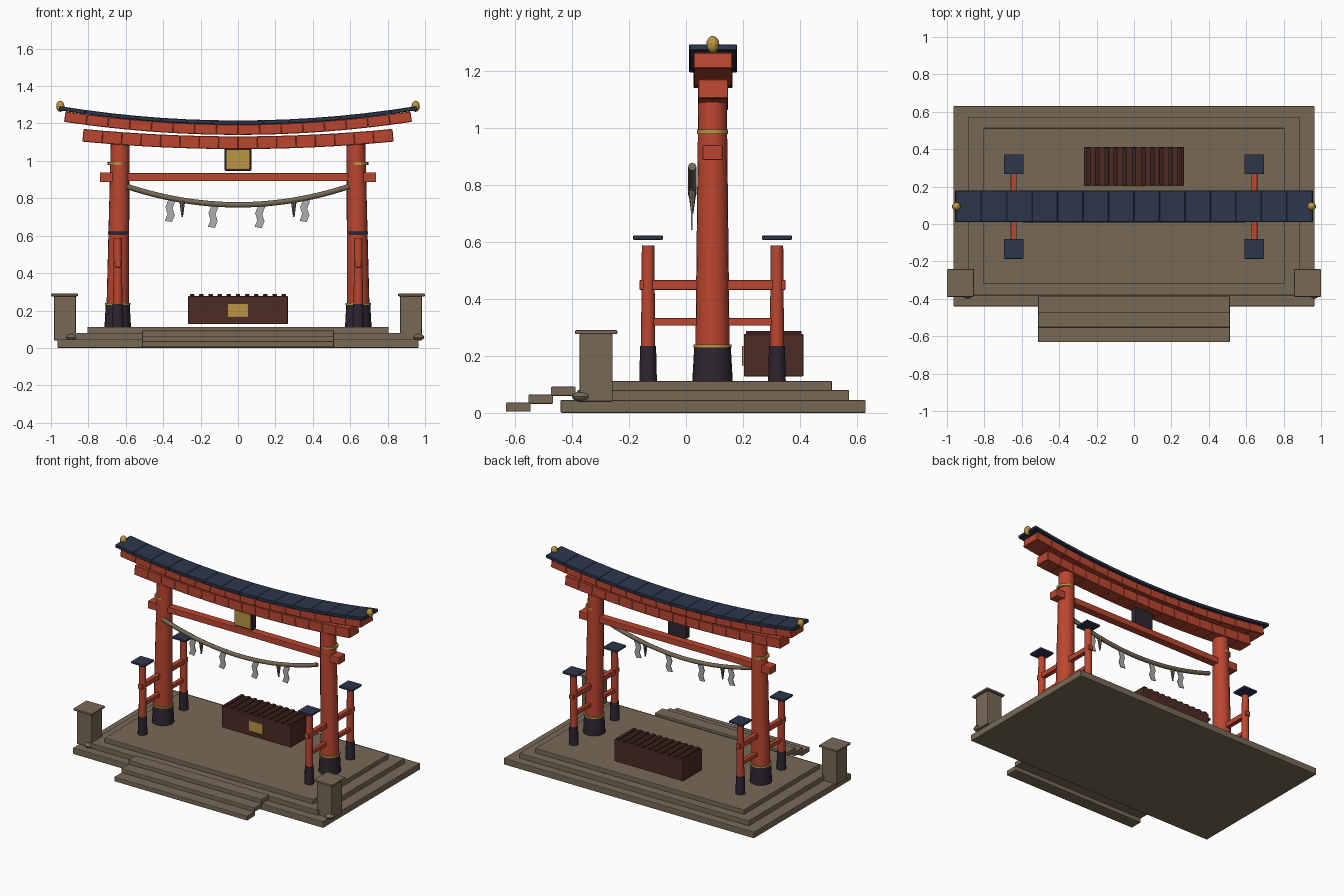
import bpy, bmesh, math
from mathutils import Matrix, Vector

if "Cube" in bpy.data.objects:
    bpy.data.objects.remove(bpy.data.objects["Cube"])


def mat(name, r, g, b):
    m = bpy.data.materials.new(name)
    m.diffuse_color = (r, g, b, 1)
    m.use_nodes = True
    m.node_tree.nodes["Principled BSDF"].inputs["Base Color"].default_value = m.diffuse_color
    return m


STONE = mat("stone", .185, .143, .094)
RED = mat("vermilion", .50, .062, .030)
NAVY = mat("roof_navy", .026, .037, .072)
DARK = mat("dark_base", .028, .019, .030)
GOLD = mat("gold", .50, .30, .055)
BROWN = mat("box_brown", .075, .024, .018)
SLAT = mat("slat_brown", .045, .017, .012)
ROPE = mat("rope", .18, .14, .088)
PAPER = mat("paper", .42, .42, .41)
CY = 0.095  # y of the gate plane


def finish(name, bm, m, smooth=False):
    bmesh.ops.recalc_face_normals(bm, faces=bm.faces)
    me = bpy.data.meshes.new(name)
    bm.to_mesh(me)
    bm.free()
    me.materials.append(m)
    ob = bpy.data.objects.new(name, me)
    bpy.context.collection.objects.link(ob)
    if smooth:
        bpy.context.view_layer.objects.active = ob
        ob.select_set(True)
        bpy.ops.object.shade_smooth_by_angle(angle=math.radians(35))
        ob.select_set(False)
    return ob


def add_box(bm, c, s, rot=0.0):
    M = Matrix.Translation(c) @ Matrix.Rotation(rot, 4, 'Y') @ Matrix.Diagonal((*s, 1))
    bmesh.ops.create_cube(bm, size=1, matrix=M)


def box(name, x, y, z, m, bevel=.004):
    """Bevelled box from (min, max) ranges."""
    bm = bmesh.new()
    r = (x, y, z)
    add_box(bm, [(a + b) / 2 for a, b in r], [b - a for a, b in r])
    if bevel:
        bmesh.ops.bevel(bm, geom=bm.edges[:], offset=bevel, segments=2, profile=.5, affect='EDGES')
    return finish(name, bm, m)


def post(name, x, y, z0, z1, r0, r1, m, n=20, top_x=None):
    """Tapered round post, optionally leaning to top_x."""
    bm = bmesh.new()
    bmesh.ops.create_cone(bm, cap_ends=True, segments=n, radius1=r0, radius2=r1, depth=z1 - z0,
                          matrix=Matrix.Translation((x, y, (z0 + z1) / 2)))
    if top_x is not None:
        for v in bm.verts:
            if v.co.z > (z0 + z1) / 2:
                v.co.x += top_x - x
    return finish(name, bm, m, True)


def curved_blocks(name, half, n, zc, k, hy, th, m):
    """Row of blocks following an upswept parabola."""
    bm = bmesh.new()
    w = 2 * half / n
    for i in range(n):
        xa = -half + i * w
        xb = xa + w
        za, zb = zc + k * xa * xa, zc + k * xb * xb
        add_box(bm, ((xa + xb) / 2, CY, (za + zb) / 2),
                (math.hypot(w, zb - za) + .002, 2 * hy, th), -math.atan2(zb - za, w))
    bmesh.ops.bevel(bm, geom=bm.edges[:], offset=.003, segments=1, affect='EDGES')
    return finish(name, bm, m)


def ball(name, c, r, m, u=10, v=8):
    bm = bmesh.new()
    bmesh.ops.create_uvsphere(bm, u_segments=u, v_segments=v, radius=1,
                              matrix=Matrix.Translation(c) @ Matrix.Diagonal((*r, 1)))
    return finish(name, bm, m, True)


# stepped platform
for i, (hx, hy, z0, z1) in enumerate([(.965, .535, 0, .045), (.885, .477, .04, .08), (.805, .417, .075, .112)]):
    box(f"platform_tier_{i+1}", (-hx, hx), (CY - hy, CY + hy), (z0, z1), STONE)

# front steps
for i in range(3):
    y = -.632 + .079 * i
    box(f"front_step_{i+1}", (-.513, .513), (y, y + .087), (.004 + .028 * i, .036 + .028 * i), STONE)

for s, side in ((-1, "left"), (1, "right")):
    # stone pedestals with caps and a small stone at the foot
    px = s * .925
    box(f"{side}_pedestal", (px - .058, px + .058), (-.373, -.257), (.04, .278), STONE)
    px = s * .928
    box(f"{side}_pedestal_cap", (px - .072, px + .072), (-.389, -.241), (.276, .290), STONE)
    ball(f"{side}_foot_stone", (px + .038, -.367, .057), (.03, .033, .018), STONE, 8, 6)

    # main pillars, leaning slightly inward
    x = s * .643
    post(f"{side}_pillar_base", x, .093, .11, .235, .071, .064, DARK)
    post(f"{side}_pillar", x, .093, .22, 1.11, .060, .050, RED, top_x=s * .630)
    post(f"{side}_lower_ring", x, .093, .230, .240, .067, .067, GOLD)
    post(f"{side}_upper_ring", x, .093, .979, .994, .054, .054, GOLD)

    # support posts with floating square caps
    for dy, where in ((-.226, "front"), (.226, "back")):
        y = .093 + dy
        n = f"{side}_{where}_support"
        post(n + "_base", x, y, .11, .235, .031, .028, DARK, 12)
        post(n + "_post", x, y, .23, .587, .025, .022, RED, 12)
        box(n + "_cap", (x - .053, x + .053), (y - .053, y + .053), (.607, .622), NAVY)
    box(f"{side}_upper_rail", (x - .016, x + .016), (-.163, .349), (.431, .466), RED)
    box(f"{side}_lower_rail", (x - .014, x + .014), (-.133, .317), (.306, .333), RED)

    # tie beam end blocks
    xa, xb = sorted((s * .655, s * .738))
    box(f"{side}_tie_beam_end", (xa, xb), (.058, .128), (.887, .939), RED)

    # roof finials
    ball(f"{side}_finial", (s * .95, CY - .001, 1.292), (.023, .023, .030), GOLD)

# beams and roof
box("tie_beam", (-.72, .72), (.066, .120), (.892, .934), RED)
curved_blocks("lower_lintel", .828, 16, 1.097, .058, .053, .068, RED)
curved_blocks("upper_lintel", .925, 16, 1.167, .081, .068, .056, RED)
curved_blocks("roof", .955, 14, 1.205, .084, .084, .022, NAVY)

# centre plaque
box("plaque_frame", (-.071, .071), (.058, .10), (.947, 1.068), DARK)
box("plaque_face", (-.061, .061), (.053, .060), (.957, 1.058), GOLD, .001)

# offering box with slatted top
box("offering_box", (-.267, .267), (.203, .412), (.128, .277), BROWN)
for i in range(11):
    x = -.245 + .049 * i
    box(f"box_slat_{i+1}", (x - .012, x + .012), (.211, .405), (.268, .287), SLAT, .002)
box("box_plate", (-.053, .053), (.197, .205), (.166, .235), GOLD, .001)


# hanging rope
def rope_z(x):
    return .765 + .098 * (x / .593) ** 2


cu = bpy.data.curves.new("rope_path", 'CURVE')
cu.dimensions = '3D'
cu.bevel_depth = .0145
cu.bevel_resolution = 2
cu.use_fill_caps = True
sp = cu.splines.new('POLY')
sp.points.add(24)
for i, p in enumerate(sp.points):
    x = -.595 + 1.19 * i / 24
    p.co = (x, .022, rope_z(x), 1)
cu.materials.append(ROPE)
bpy.context.collection.objects.link(bpy.data.objects.new("hanging_rope", cu))

# straw tassels
for i, x in enumerate((-.298, .298)):
    post(f"tassel_{i+1}", x, .022, .70, rope_z(x), .004, .016, ROPE, 8)

# folded paper streamers: three sheared panels each
for i, x in enumerate((-.36, -.13, .12, .36)):
    bm = bmesh.new()
    z = rope_z(x) - .008
    for dx, skew in ((.006, -.014), (-.010, .012), (.004, -.016)):
        quad = [(-.019, 0), (.019, -.006), (.019 + skew, -.046), (-.019 + skew, -.040)]
        front = [bm.verts.new((x + dx + a, .018, z + b)) for a, b in quad]
        back = [bm.verts.new(v.co + Vector((0, .005, 0))) for v in front]
        bm.faces.new(front)
        bm.faces.new(back[::-1])
        for j in range(4):
            k = (j + 1) % 4
            bm.faces.new((front[j], back[j], back[k], front[k]))
        z -= .037
    finish(f"paper_streamer_{i+1}", bm, PAPER)
